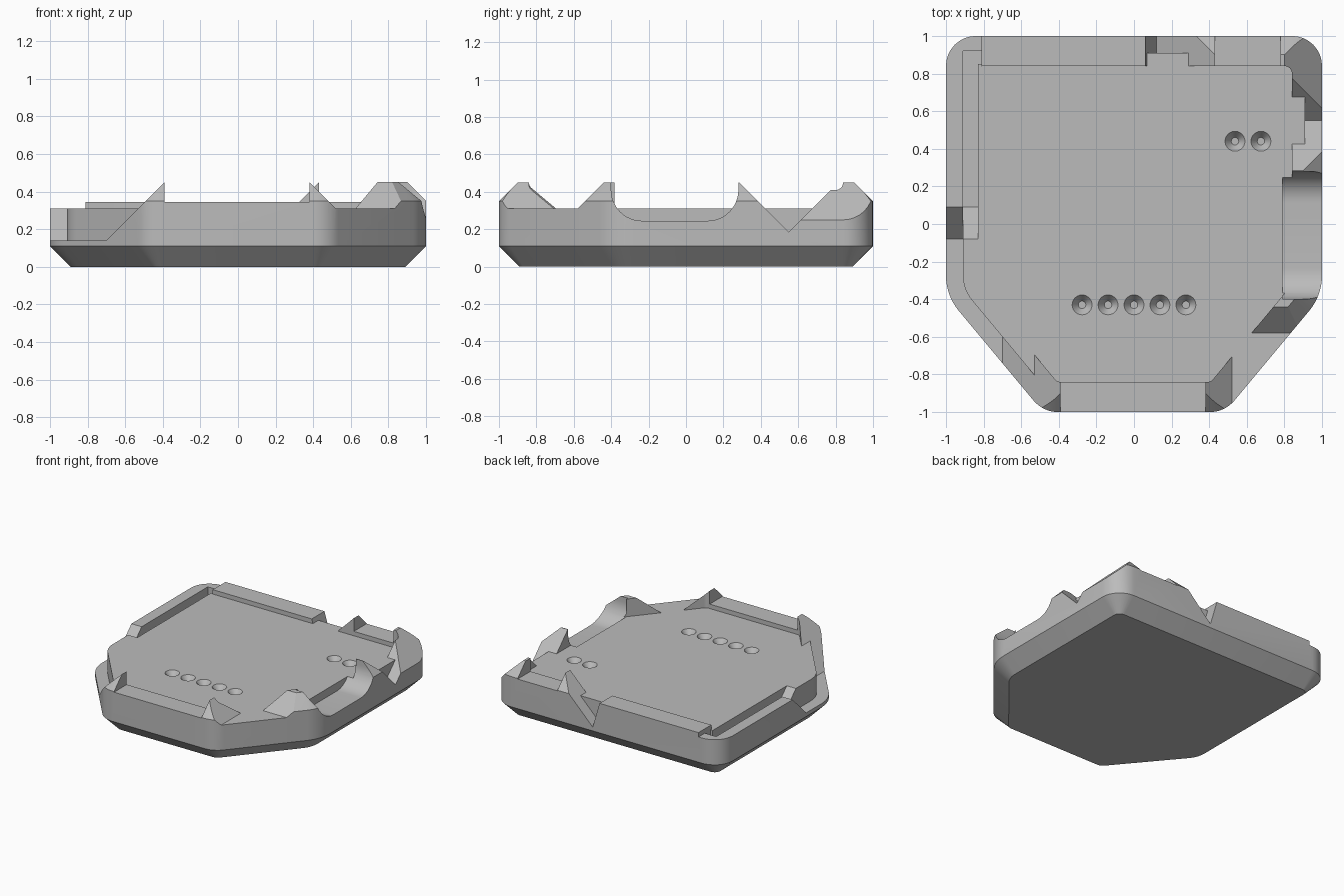
import bpy, bmesh, math
from mathutils import Vector

old = bpy.data.objects.get("Cube")
if old:
    bpy.data.objects.remove(old)

grey = bpy.data.materials.new("mid grey plastic")
grey.use_nodes = True
COLOUR = (0.5, 0.5, 0.5, 1)
grey.diffuse_color = COLOUR
grey.node_tree.nodes["Principled BSDF"].inputs["Base Color"].default_value = COLOUR

# House-shaped outline: corner positions and fillet radii
CORNERS = [(-1, 1), (-1, -0.38), (-0.483, -1), (0.483, -1), (1, -0.38), (1, 1)]
RADII = [0.16, 0.3, 0.17, 0.17, 0.3, 0.16]


def outline(inset, steps=8):
    """Filleted outline, moved inwards by inset."""
    pts = [Vector(c) for c in CORNERS]
    n = len(pts)
    moved = []
    for i, p in enumerate(pts):
        a, b = (p - pts[i - 1]).normalized(), (pts[(i + 1) % n] - p).normalized()
        na, nb = Vector((-a.y, a.x)), Vector((-b.y, b.x))
        moved.append(p + (na + nb) * inset / (1 + na.dot(nb)))
    result = []
    for i, p in enumerate(moved):
        a, b = (p - moved[i - 1]).normalized(), (moved[(i + 1) % n] - p).normalized()
        turn = a.angle(b)
        r = max(RADII[i] - inset, 0.04)
        start = p - a * r * math.tan(turn / 2)
        centre = start + Vector((-a.y, a.x)) * r
        base = math.atan2(start.y - centre.y, start.x - centre.x)
        for k in range(steps + 1):
            t = base + turn * k / steps
            result.append((centre.x + r * math.cos(t), centre.y + r * math.sin(t)))
    return result


def loft(name, loops):
    """Closed solid through rings of points with equal counts."""
    bm = bmesh.new()
    rings = [[bm.verts.new(p) for p in ring] for ring in loops]
    n = len(rings[0])
    for low, high in zip(rings, rings[1:]):
        for i in range(n):
            j = (i + 1) % n
            bm.faces.new((low[i], low[j], high[j], high[i]))
    bm.faces.new(rings[0][::-1])
    bm.faces.new(rings[-1])
    bmesh.ops.recalc_face_normals(bm, faces=bm.faces)
    mesh = bpy.data.meshes.new(name)
    bm.to_mesh(mesh)
    bm.free()
    mesh.materials.append(grey)
    obj = bpy.data.objects.new(name, mesh)
    bpy.context.scene.collection.objects.link(obj)
    return obj


def stack(name, levels):
    return loft(name, [[(x, y, z) for x, y in outline(d)] for d, z in levels])


def along_x(profile, x0, x1):
    return loft("cutter", [[(x, y, z) for y, z in profile] for x in (x0, x1)])


def along_y(profile, y0, y1):
    return loft("cutter", [[(x, y, z) for x, z in profile] for y in (y0, y1)])


def block(x0, x1, y0, y1, z0, z1=0.6):
    return along_x([(y0, z0), (y1, z0), (y1, z1), (y0, z1)], x0, x1)


def combine(target, tool, operation="DIFFERENCE"):
    mod = target.modifiers.new("combine", "BOOLEAN")
    mod.object, mod.operation, mod.solver = tool, operation, "EXACT"
    bpy.context.view_layer.update()
    deps = bpy.context.evaluated_depsgraph_get()
    mesh = bpy.data.meshes.new_from_object(target.evaluated_get(deps))
    target.modifiers.clear()
    target.data = mesh
    bpy.data.objects.remove(tool)


# Full shell with bevelled base and rim
case = stack("case_tray", [(0.11, 0), (0, 0.11), (0, 0.35), (0.1, 0.45)])

TOP = 0.6
rim_cuts = [
    # open centre
    stack("cutter", [(0.16, 0.25), (0.16, TOP)]),
    # lowered front rim and both lowered lengths of back rim
    block(-0.39, 0.38, -1.2, -0.7, 0.345),
    block(-0.9, 0.08, 0.7, 1.2, 0.345),
    block(0.43, 0.78, 0.7, 1.2, 0.345),
    # left rim with its ramp
    along_x([(-1.2, 0.14), (-0.08, 0.14), (0.09, 0.31), (1.2, 0.31),
             (1.2, TOP), (-1.2, TOP)], -1.2, -0.81),
    # front left rim rising to a point
    along_y([(-1.2, 0.14), (-0.7, 0.14), (-0.39, 0.45), (-0.39, TOP), (-1.2, TOP)], -1.2, -0.1),
    # notch in the back rim
    along_y([(0.06, TOP), (0.06, 0.345), (0.12, 0.14), (0.43, 0.45), (0.43, TOP)], 0.7, 1.2),
    # notch in the right rim
    along_x([(0.135, TOP), (0.55, 0.185), (0.965, TOP)], 0.7, 1.2),
    # sloped back right corner
    along_y([(1.2, 0.05), (0.65, TOP), (1.2, TOP)], 0.5, 1.2),
    # dip in the front right rim
    loft("cutter", [[(x, y, z) for x, y in ((x0, -1.2), (1.2, -1.2), (1.2, y1), (x0, y1))]
                    for x0, y1, z in ((0.52, -0.58, 0.31), (0.33, -0.39, 0.5))]),
]
for cut in rim_cuts:
    combine(case, cut)

# Raised inner deck
combine(case, stack("deck", [(0.09, 0.06), (0.09, 0.31)]), "UNION")

# Groove behind the left rim
combine(case, along_x([(-0.27, 0.5), (0.09, 0.14), (0.92, 0.14), (0.92, 0.5)], -0.91, -0.83))
combine(case, block(-0.84, -0.81, 0.85, 0.92, 0.14))

# Round-cornered dish in the right side
R = 0.165
dish = [(-0.4, TOP)]
for centre, first in ((-0.235, math.pi), (0.115, 1.5 * math.pi)):
    for k in range(13):
        t = first + math.pi / 2 * k / 12
        dish.append((centre + R * math.cos(t), 0.41 + R * math.sin(t)))
dish.append((0.28, TOP))
combine(case, along_x(dish, 0.79, 1.2))

# Countersunk holes in the deck
holes = [(0.138 * i, -0.43) for i in range(-2, 3)] + [(0.537, 0.44), (0.675, 0.44)]
for hx, hy in holes:
    rings = []
    for r, z in ((0.02, 0.265), (0.053, 0.31), (0.053, 0.4)):
        rings.append([(hx + r * math.cos(a * math.pi / 12), hy + r * math.sin(a * math.pi / 12), z)
                      for a in range(24)])
    combine(case, loft("cutter", rings))

bpy.ops.object.select_all(action="DESELECT")
case.select_set(True)
bpy.context.view_layer.objects.active = case
bpy.ops.object.shade_smooth_by_angle(angle=math.radians(25))
